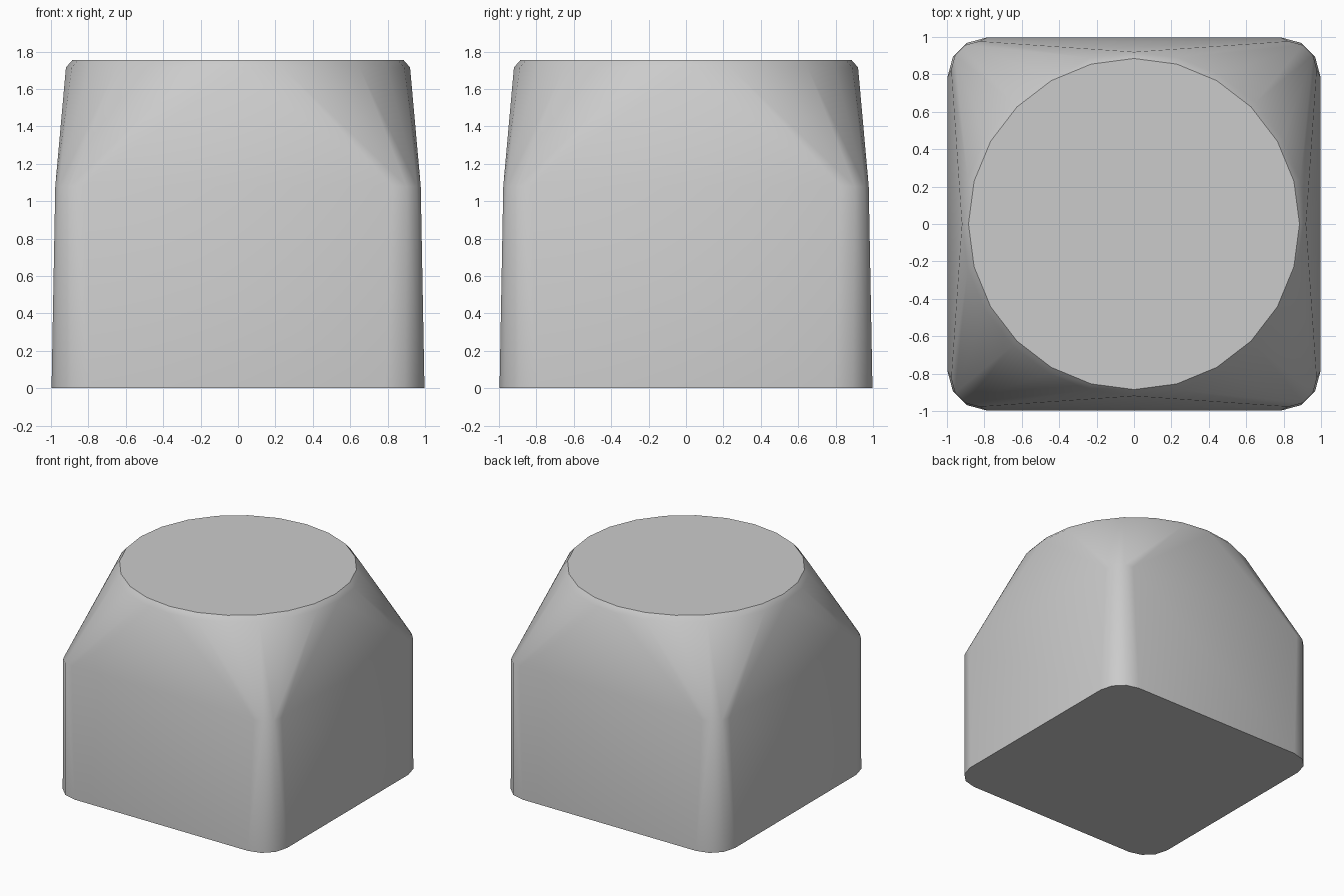
import bpy
import bmesh
import math

cube = bpy.data.objects.get("Cube")
if cube:
    bpy.data.objects.remove(cube, do_unlink=True)


def rounded_square(half, radius, z, steps=3):
    """Points of a square outline with rounded corners."""
    pts = []
    for quarter in range(4):
        mid = math.radians(45 + 90 * quarter)
        cx = math.copysign(half - radius, math.cos(mid))
        cy = math.copysign(half - radius, math.sin(mid))
        for i in range(steps + 1):
            a = math.radians(90) * (quarter + i / steps)
            pts.append((cx + radius * math.cos(a), cy + radius * math.sin(a), z))
    return pts


def circle(radius, z, sides=24):
    """Points of a regular polygon outline."""
    return [(radius * math.cos(math.tau * i / sides),
             radius * math.sin(math.tau * i / sides), z) for i in range(sides)]


# Plain grey material
grey = bpy.data.materials.new("plain_grey")
grey.use_nodes = True
colour = (0.6, 0.6, 0.6, 1)
grey.diffuse_color = colour
grey.node_tree.nodes["Principled BSDF"].inputs["Base Color"].default_value = colour

# Block: square foot and shoulder, wrapped up to a round top with a soft rim
outline = (rounded_square(0.997, 0.21, 0) + rounded_square(0.977, 0.15, 1.08)
           + circle(0.92, 1.715) + circle(0.885, 1.755))
bm = bmesh.new()
for p in outline:
    bm.verts.new(p)
bmesh.ops.convex_hull(bm, input=bm.verts[:])
bmesh.ops.dissolve_limit(bm, angle_limit=math.radians(0.5),
                         verts=bm.verts[:], edges=bm.edges[:])
bmesh.ops.recalc_face_normals(bm, faces=bm.faces[:])

mesh = bpy.data.meshes.new("rounded_block")
bm.to_mesh(mesh)
bm.free()
mesh.materials.append(grey)
block = bpy.data.objects.new("rounded_block", mesh)
bpy.context.collection.objects.link(block)

# Smooth sides, crisp top and bottom edges
bpy.ops.object.select_all(action="DESELECT")
block.select_set(True)
bpy.context.view_layer.objects.active = block
bpy.ops.object.shade_smooth_by_angle(angle=math.radians(40))
